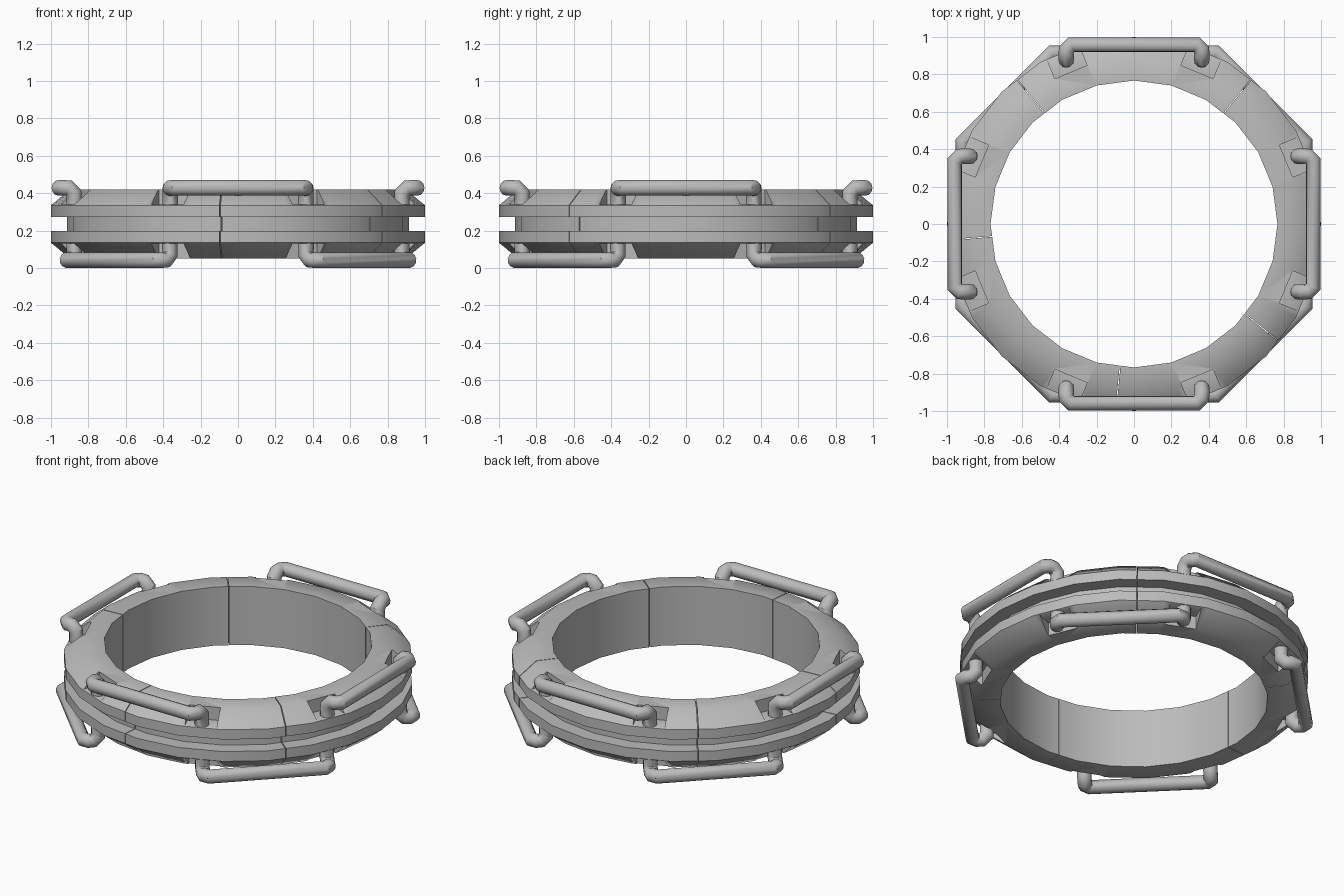
import bpy, bmesh, math
from mathutils import Matrix, Vector

if "Cube" in bpy.data.objects:
    bpy.data.objects.remove(bpy.data.objects["Cube"])

MID = 0.235          # mirror height of the ring
STEP = 15            # ring facets every 15 degrees

grey = bpy.data.materials.new("plain_grey")
grey.diffuse_color = (0.5, 0.5, 0.5, 1)
grey.use_nodes = True
grey.node_tree.nodes["Principled BSDF"].inputs["Base Color"].default_value = grey.diffuse_color


def finish(obj, angle):
    obj.data.materials.clear()
    obj.data.materials.append(grey)
    bpy.ops.object.select_all(action='DESELECT')
    obj.select_set(True)
    bpy.context.view_layer.objects.active = obj
    bpy.ops.object.shade_smooth_by_angle(angle=math.radians(angle))


def add_mesh(name, bm):
    bmesh.ops.recalc_face_normals(bm, faces=bm.faces)
    me = bpy.data.meshes.new(name)
    bm.to_mesh(me)
    bm.free()
    obj = bpy.data.objects.new(name, me)
    bpy.context.collection.objects.link(obj)
    return obj


# Cutter for the sixteen handle pockets (eight above, eight below)
bm = bmesh.new()
for k in range(8):
    for side in (1, -1):
        m = (Matrix.Rotation(math.radians(22.5 + 45 * k), 4, 'Z')
             @ Matrix.Translation((0.99, 0, MID + side * 0.183))
             @ Matrix.Diagonal((0.22, 0.186, 0.16, 1)))
        bmesh.ops.create_cube(bm, size=1, matrix=m)
cutter = add_mesh("pocket_cutter", bm)
cutter.hide_render = True

# Ring profile: (radius, height above the middle), then mirrored downwards
upper = [(0.767, 0.185), (0.897, 0.185), (1.0, 0.1), (1.0, 0.038), (0.913, 0.038)]
profile = upper + [(r, -z) for r, z in reversed(upper)]

# Ring, split into five arcs with fine seams between them
seams = [51, 129, 185, 264.4, 321, 411]
for i in range(5):
    a0, a1 = seams[i] + 0.15, seams[i + 1] - 0.15
    angles = [a0] + [a for a in range(0, 420, STEP) if a0 < a < a1] + [a1]
    bm = bmesh.new()
    rings = []
    for a in angles:
        # keep end points on the flat facet
        k = math.cos(math.radians(STEP / 2)) / math.cos(math.radians(a % STEP - STEP / 2))
        t = math.radians(a)
        rings.append([bm.verts.new((r * k * math.cos(t), r * k * math.sin(t), MID + z))
                      for r, z in profile])
    n = len(profile)
    for p, q in zip(rings, rings[1:]):
        for j in range(n):
            bm.faces.new((p[j], p[(j + 1) % n], q[(j + 1) % n], q[j]))
    bm.faces.new(rings[0])
    bm.faces.new(rings[-1])
    arc = add_mesh(f"ring_arc_{i + 1}", bm)
    mod = arc.modifiers.new("pockets", 'BOOLEAN')
    mod.object = cutter
    mod.operation = 'DIFFERENCE'
    mod.solver = 'EXACT'
    bpy.context.view_layer.objects.active = arc
    bpy.ops.object.modifier_apply(modifier=mod.name)
    finish(arc, 42)
bpy.data.objects.remove(cutter)

# Handles: bent round bars, as (radial, tangential, height above the middle)
half = [(0.877, 0.362, 0.09), (0.877, 0.362, 0.165), (0.905, 0.362, 0.193),
        (0.932, 0.362, 0.193), (0.958, 0.336, 0.193)]
path = half + [(r, -t, z) for r, t, z in reversed(half)]


def handle(name, turn, side):
    cu = bpy.data.curves.new(name, 'CURVE')
    cu.dimensions = '3D'
    cu.bevel_depth = 0.042
    cu.bevel_resolution = 4
    cu.use_fill_caps = True
    sp = cu.splines.new('POLY')
    sp.points.add(len(path) - 1)
    rot = Matrix.Rotation(math.radians(turn), 3, 'Z')
    for pt, (r, t, z) in zip(sp.points, path):
        pt.co = (*(rot @ Vector((r, t, MID + side * z))), 1)
    obj = bpy.data.objects.new(name, cu)
    bpy.context.collection.objects.link(obj)
    bpy.ops.object.select_all(action='DESELECT')
    obj.select_set(True)
    bpy.context.view_layer.objects.active = obj
    bpy.ops.object.convert(target='MESH')
    finish(bpy.context.view_layer.objects.active, 40)


# Four handles above, four below turned by an eighth
for k in range(4):
    handle(f"upper_handle_{k + 1}", 90 * k, 1)
    handle(f"lower_handle_{k + 1}", 90 * k + 45, -1)
